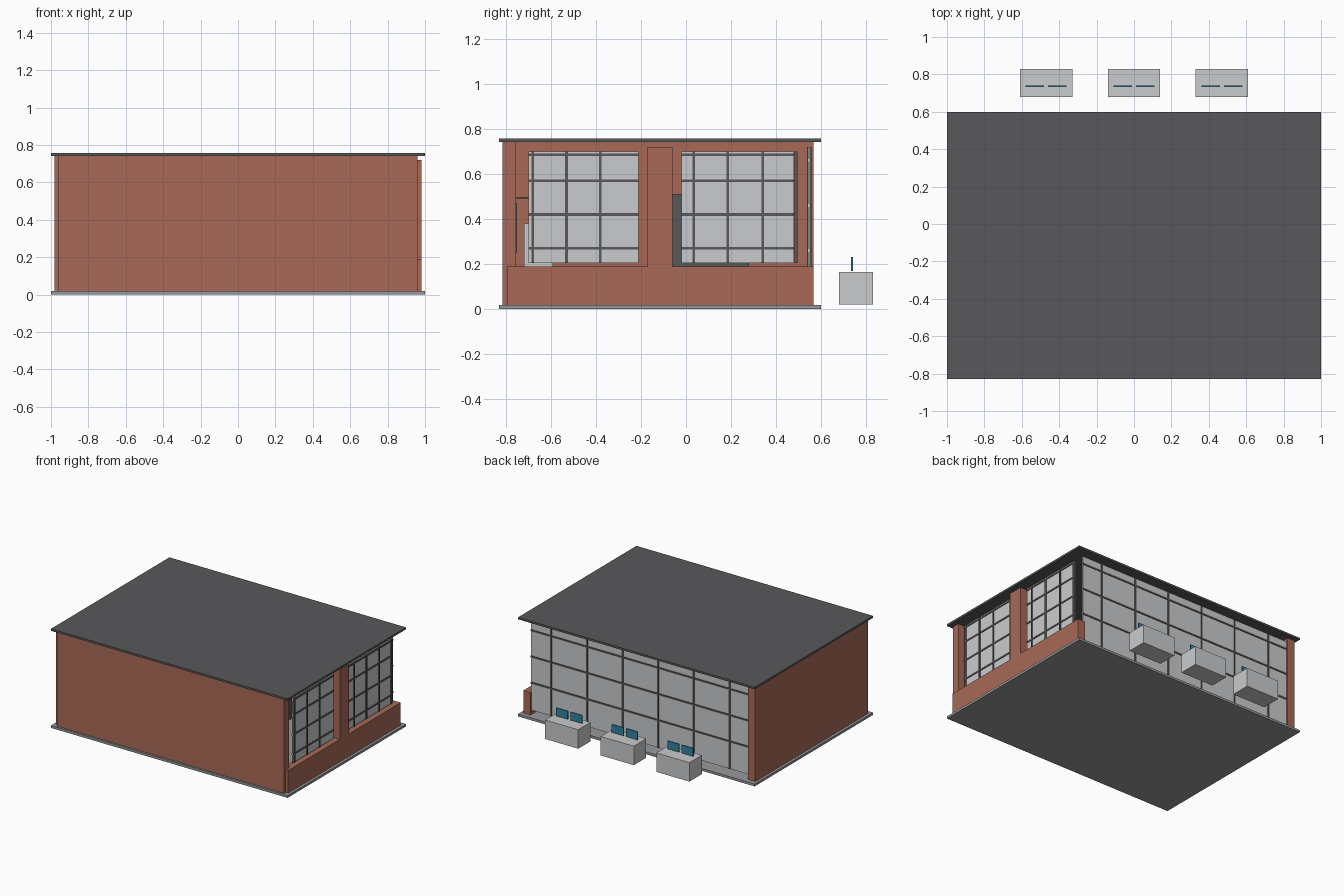
import bpy

cube = bpy.data.objects.get("Cube")
if cube:
    bpy.data.objects.remove(cube, do_unlink=True)


def material(name, rgb):
    """Flat material from 0-255 display values."""
    lin = []
    for c in rgb:
        c /= 255
        lin.append(c / 12.92 if c <= 0.04045 else ((c + 0.055) / 1.055) ** 2.4)
    m = bpy.data.materials.new(name)
    m.use_nodes = True
    m.diffuse_color = (*lin, 1)
    m.node_tree.nodes["Principled BSDF"].inputs["Base Color"].default_value = (*lin, 1)
    return m


BRICK = material("brick", (168, 105, 87))
GLASS = material("pale_grey", (202, 203, 205))
DARK = material("charcoal", (89, 89, 91))
SLAB = material("concrete", (152, 153, 155))
SCREEN = material("teal_screen", (50, 130, 160))


def box(name, mat, x, y, z):
    """Box spanning the given (low, high) ranges."""
    mid = [(a + b) / 2 for a, b in (x, y, z)]
    bpy.ops.mesh.primitive_cube_add(size=1, location=mid)
    ob = bpy.context.object
    ob.name = ob.data.name = name
    size = [b - a for a, b in (x, y, z)]
    for v in ob.data.vertices:
        v.co = [c * s for c, s in zip(v.co, size)]
    ob.data.materials.append(mat)
    return ob


def around(centre, half):
    return (centre - half, centre + half)


# Floor and roof
box("floor_slab", SLAB, (-1, 1), (-0.83, 0.6), (0, 0.018))
box("roof", DARK, (-1, 1), (-0.83, 0.6), (0.742, 0.757))

# Brick walls and pillar
WALL = (0.018, 0.742)
box("front_wall", BRICK, (-0.96, 0.96), (-0.815, -0.755), WALL)
box("left_wall", BRICK, (-0.98, -0.92), (-0.795, 0.565), WALL)
box("right_low_wall", BRICK, (0.92, 0.98), (-0.795, 0.565), (0.018, 0.19))
box("right_pillar", BRICK, (0.92, 0.98), (-0.17, -0.06), (0.19, 0.72))

# Right windows with mullions
BAR = 0.006
for label, y0, y1, uprights in (("front", -0.70, -0.21, (-0.68, -0.53, -0.38)),
                                ("rear", -0.02, 0.48, (0.035, 0.185, 0.34, 0.488))):
    box(f"right_{label}_glass", GLASS, around(0.95, 0.004), (y0, y1), (0.205, 0.70))
    for y in uprights:
        box(f"right_{label}_upright", DARK, around(0.95, 0.01), around(y, BAR), (0.205, 0.70))
    for z in (0.27, 0.42, 0.57, 0.685):
        box(f"right_{label}_crossbar", DARK, around(0.95, 0.009), (y0, y1), around(z, BAR))

# Back glazing with mullions
box("back_glass", GLASS, (-0.92, 0.925), around(0.546, 0.004), (0.05, 0.72))
for x in (0.15, 0.45, 0.755):
    for side in (-1, 1):
        box("back_upright", DARK, around(side * x, BAR), around(0.546, 0.01), (0.05, 0.72))
for z in (0.26, 0.46, 0.66):
    box("back_crossbar", DARK, (-0.92, 0.925), around(0.546, 0.009), around(z, BAR))

# Outdoor desks, each with two screens
for x in (-0.47, 0, 0.47):
    box("desk", GLASS, around(x, 0.14), (0.68, 0.83), (0.02, 0.165))
    for side in (-1, 1):
        box("screen", SCREEN, around(x + side * 0.06, 0.049), around(0.737, 0.004), (0.17, 0.232))

# Indoor furniture
box("sofa_seat", GLASS, (0.2, 0.6), (-0.72, -0.59), (0.018, 0.205))
box("sofa_back", GLASS, (0.2, 0.6), (-0.72, -0.69), (0.205, 0.38))
box("wall_shelf", DARK, (0.2, 0.6), (-0.755, -0.70), (0.49, 0.498))
box("wall_screen", DARK, (0.2, 0.6), (-0.755, -0.75), (0.25, 0.47))
box("counter", DARK, (-0.5, 0.3), (-0.06, 0.28), (0.018, 0.205))
box("cabinet", DARK, (-0.5, 0.3), (-0.06, 0), (0.205, 0.51))
